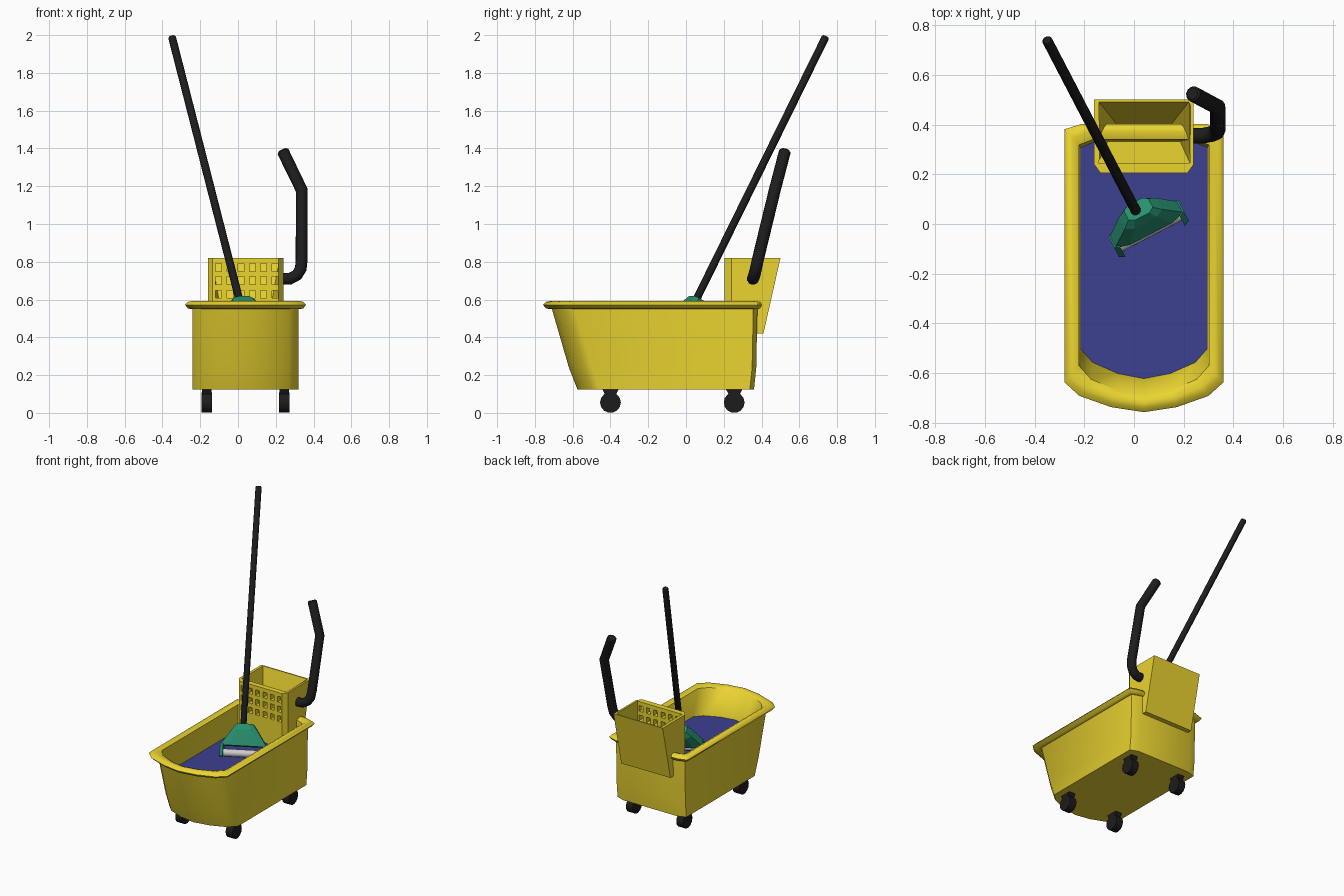
import bpy, bmesh, math
from mathutils import Vector, Matrix

if "Cube" in bpy.data.objects:
    bpy.data.objects.remove(bpy.data.objects["Cube"])

CX = 0.04  # bucket centre line


def material(name, rgb):
    m = bpy.data.materials.new(name)
    m.diffuse_color = (*rgb, 1)
    m.use_nodes = True
    m.node_tree.nodes["Principled BSDF"].inputs["Base Color"].default_value = m.diffuse_color
    return m


YELLOW = material("yellow_plastic", (0.83, 0.66, 0.03))
BLACK = material("black_plastic", (0.012, 0.012, 0.012))
BLUE = material("blue_water", (0.045, 0.05, 0.28))
GREEN = material("green_plastic", (0.02, 0.28, 0.16))
WHITE = material("white_sponge", (0.75, 0.75, 0.75))


def finish(name, bm, mat, smooth=None):
    bmesh.ops.recalc_face_normals(bm, faces=bm.faces)
    me = bpy.data.meshes.new(name)
    bm.to_mesh(me)
    bm.free()
    ob = bpy.data.objects.new(name, me)
    bpy.context.collection.objects.link(ob)
    me.materials.append(mat)
    if smooth:
        bpy.ops.object.select_all(action='DESELECT')
        ob.select_set(True)
        bpy.context.view_layer.objects.active = ob
        bpy.ops.object.shade_smooth_by_angle(angle=math.radians(smooth))
    return ob


def loft(bm, rings, cap_start=True, cap_end=True):
    loops = [[bm.verts.new(p) for p in r] for r in rings]
    n = len(loops[0])
    for a, b in zip(loops, loops[1:]):
        for i in range(n):
            bm.faces.new((a[i], a[(i + 1) % n], b[(i + 1) % n], b[i]))
    if cap_start:
        bm.faces.new(loops[0])
    if cap_end:
        bm.faces.new(loops[-1])


def tube(name, points, radius, mat, sides=12, cap=0.008):
    """Swept tube with slightly bevelled ends."""
    pts = [Vector(p) for p in points]
    d0, d1 = (pts[1] - pts[0]).normalized(), (pts[-1] - pts[-2]).normalized()
    path = [(pts[0], radius * .75), (pts[0] + d0 * cap, radius)]
    path += [(p, radius) for p in pts[1:-1]]
    path += [(pts[-1] - d1 * cap, radius), (pts[-1], radius * .75)]
    rings = []
    side = d0.orthogonal().normalized()
    for i, (p, r) in enumerate(path):
        a, b = path[max(i - 1, 0)][0], path[min(i + 1, len(path) - 1)][0]
        t = ((p - a).normalized() + (b - p).normalized()).normalized()
        side = (side - t * side.dot(t)).normalized()
        up = t.cross(side)
        rings.append([p + r * (side * math.cos(k * math.tau / sides) + up * math.sin(k * math.tau / sides))
                      for k in range(sides)])
    bm = bmesh.new()
    loft(bm, rings)
    return finish(name, bm, mat, 40)


def outline(z, hw, tip, back):
    """Tub cross-section: bowed front, slightly bowed back."""
    half = [(0, tip), (.41, tip + .02), (.81, tip + .065), (1, tip + .12), (1, back - .022), (.78, back)]
    right = [(CX + hw * x, y, z) for x, y in half]
    left = [(CX - hw * x, y, z) for x, y in reversed(half[1:])]
    return right + left


# bucket: outer wall, rolled rim, inner wall, floor
tub = [(.125, .28, -.575, .36), (.24, .28, -.62, .372), (.55, .28, -.71, .378),
       (.552, .305, -.74, .392), (.572, .32, -.757, .403), (.588, .305, -.74, .392),
       (.592, .285, -.72, .37), (.58, .262, -.69, .34), (.40, .255, -.622, .33), (.17, .255, -.57, .325)]
bm = bmesh.new()
loft(bm, [outline(*r) for r in tub])
finish("bucket", bm, YELLOW, 50)

# water surface
bm = bmesh.new()
bm.faces.new([bm.verts.new(p) for p in outline(.40, .257, -.625, .333)])
finish("water", bm, BLUE)

# casters
for sx, sn in ((-1, "left"), (1, "right")):
    for y, yn in ((-.40, "front"), (.255, "back")):
        x = CX + .205 * sx
        bm = bmesh.new()
        bmesh.ops.create_cone(bm, cap_ends=True, segments=14, radius1=.055, radius2=.055, depth=.055,
                              matrix=Matrix.Translation((x, y, .055)) @ Matrix.Rotation(math.pi / 2, 4, 'Y'))
        finish(f"wheel_{yn}_{sn}", bm, BLACK, 40)
        bm = bmesh.new()
        loft(bm, [[(x + a * .026, y + b * s, z) for a, b in ((-1, -1), (1, -1), (1, 1), (-1, 1))]
                  for s, z in ((.025, .09), (.045, .128))])
        finish(f"caster_mount_{yn}_{sn}", bm, BLACK)


# wringer basket: chamfered front, leaning back, tapering cavity
def basket_ring(z, back):
    return [(-.16, back, z), (-.16, .24, z), (-.135, .205, z), (.215, .205, z), (.24, .24, z), (.24, back, z)]


def cavity_ring(z, back, inset):
    return [(-.148 + inset, back, z), (-.145, .245, z), (.225, .245, z), (.228 - inset, back, z)]


bm = bmesh.new()
loft(bm, [basket_ring(.42, .41), basket_ring(.82, .50)])
wringer = finish("wringer", bm, YELLOW)

bm = bmesh.new()
loft(bm, [cavity_ring(.45, .405, .075), cavity_ring(.86, .50, 0)])
cavity = finish("cavity_cutter", bm, YELLOW)

# rows of drain holes through the front wall
bm = bmesh.new()
for c in range(6):
    for z in (.77, .70, .628):
        m = Matrix.Translation((CX + .0595 * (c - 2.5) + .006, .22, z)) @ Matrix.Diagonal((.032, .1, .042, 1))
        bmesh.ops.create_cube(bm, size=1, matrix=m)
holes = finish("holes_cutter", bm, YELLOW)

for cutter in (cavity, holes):
    mod = wringer.modifiers.new(cutter.name, 'BOOLEAN')
    mod.operation = 'DIFFERENCE'
    mod.solver = 'EXACT'
    mod.object = cutter
    cutter.hide_render = True
bpy.context.view_layer.update()
baked = bpy.data.meshes.new_from_object(wringer.evaluated_get(bpy.context.evaluated_depsgraph_get()))
wringer.modifiers.clear()
wringer.data = baked
for cutter in (cavity, holes):
    bpy.data.objects.remove(cutter)

# wringer lever
tube("wringer_lever", [(.225, .355, .71), (.275, .355, .71), (.312, .362, .73), (.332, .37, .762),
                       (.337, .38, .81), (.337, .47, 1.18), (.235, .525, 1.39)], .032, BLACK)

# mop pole
foot, tip = Vector((.017, .035, .56)), Vector((-.35, .74, 1.992))
tube("mop_pole", [foot, tip], .021, BLACK)

# mop frame: u across, v through, w up the pole
w = (tip - foot).normalized()
u = Vector((-w.y, w.x, 0)).normalized() * -1
if u.x < 0:
    u = -u
v = w.cross(u)
top = foot + w * .045 + u * .012


def local(a, b, c):
    return top + u * a + v * b + w * c


def slab(hw, t, c):
    return [local(a * hw, b * t, c) for a, b in ((-1, -.6), (-.6, -1), (.6, -1), (1, -.6),
                                                (1, .6), (.6, 1), (-.6, 1), (-1, .6))]


# mop head housing with two side legs
bm = bmesh.new()
loft(bm, [slab(.055, .038, 0), slab(.085, .05, -.04), slab(.158, .045, -.15)])
for s in (-1, 1):
    loft(bm, [[local(s * a, b, c) for a, b in ((.135, -.04), (.158, -.028), (.158, .028), (.135, .04))]
              for c in (-.14, -.225)])
finish("mop_head", bm, GREEN)

# sponge roller between the legs
tube("mop_sponge", [local(-.14, 0, -.198), local(.14, 0, -.198)], .026, WHITE, cap=.004)
